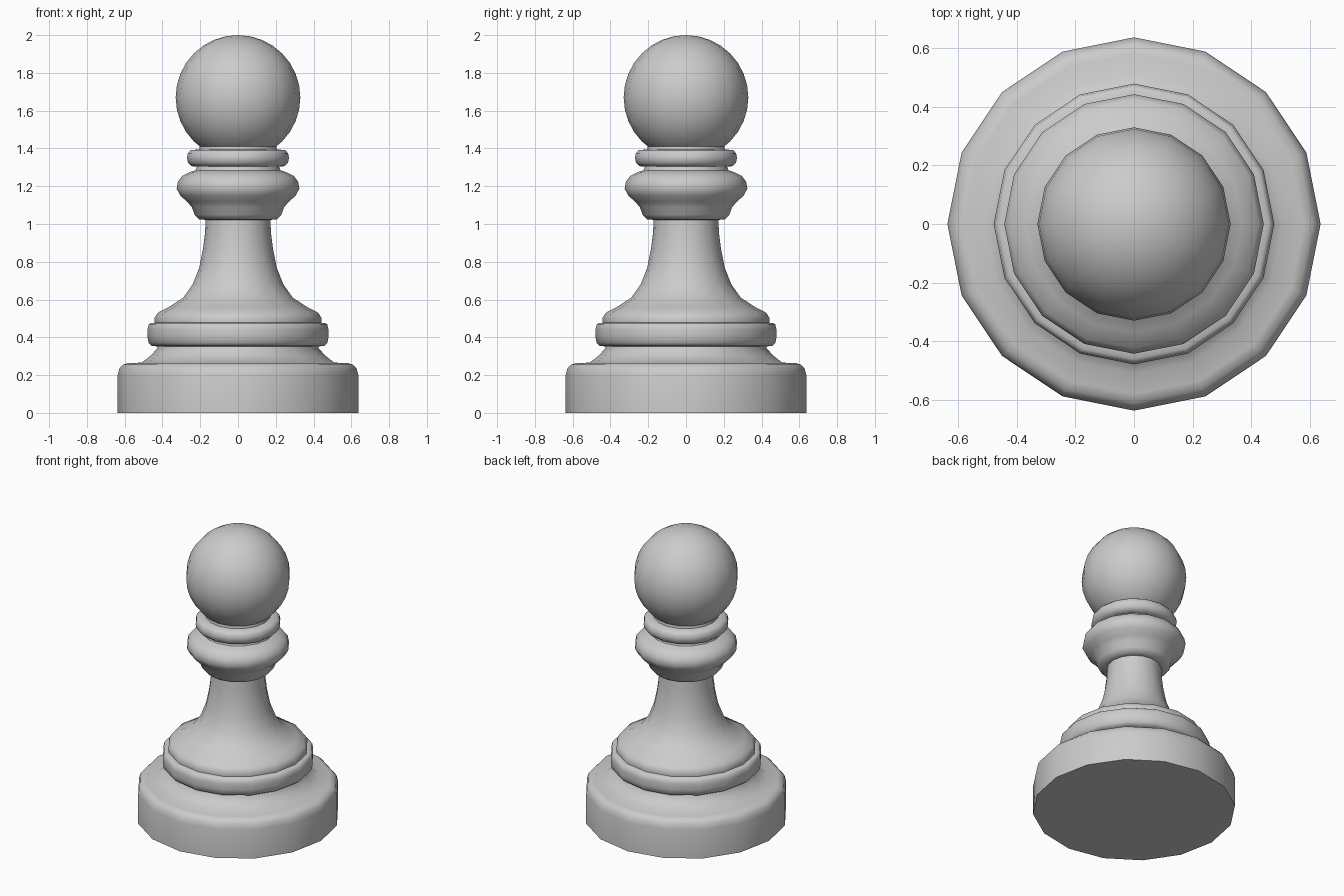
import bpy, bmesh, math

default = bpy.data.objects.get("Cube")
if default:
    bpy.data.objects.remove(default, do_unlink=True)

SIDES = 16

stone = bpy.data.materials.new("light_grey")
stone.use_nodes = True
GREY = (0.6, 0.6, 0.6, 1)
stone.diffuse_color = GREY
stone.node_tree.nodes["Principled BSDF"].inputs["Base Color"].default_value = GREY


def finish(name, bm, angle):
    """Turn a bmesh into a smooth shaded object."""
    bmesh.ops.recalc_face_normals(bm, faces=bm.faces)
    mesh = bpy.data.meshes.new(name)
    bm.to_mesh(mesh)
    bm.free()
    obj = bpy.data.objects.new(name, mesh)
    bpy.context.collection.objects.link(obj)
    mesh.materials.append(stone)
    bpy.ops.object.select_all(action="DESELECT")
    obj.select_set(True)
    bpy.context.view_layer.objects.active = obj
    bpy.ops.object.shade_smooth_by_angle(angle=math.radians(angle))
    return obj


def lathe(name, profile, angle=50):
    """Revolve (radius, height) points round z and cap both ends."""
    bm = bmesh.new()
    rings = []
    for r, z in profile:
        rings.append([bm.verts.new((r * math.cos(math.tau * i / SIDES),
                                    r * math.sin(math.tau * i / SIDES), z))
                      for i in range(SIDES)])
    for low, high in zip(rings, rings[1:]):
        for i in range(SIDES):
            j = (i + 1) % SIDES
            bm.faces.new((low[i], low[j], high[j], high[i]))
    bm.faces.new(rings[0][::-1])
    bm.faces.new(rings[-1])
    return finish(name, bm, angle)


# Drum-shaped foot with a rounded shoulder and a sloping step
lathe("base", [(0.637, 0), (0.637, 0.2), (0.628, 0.235), (0.61, 0.255),
               (0.58, 0.264), (0.51, 0.266), (0.46, 0.305), (0.425, 0.345),
               (0.425, 0.36)])

# Rounded band above the foot
lathe("lower_band", [(0.425, 0.352), (0.455, 0.354), (0.473, 0.37),
                     (0.479, 0.4), (0.479, 0.44), (0.473, 0.468),
                     (0.46, 0.476), (0.43, 0.478)])

# Flared stem
lathe("stem", [(0.44, 0.47), (0.443, 0.5), (0.425, 0.53), (0.37, 0.558),
               (0.29, 0.61), (0.24, 0.68), (0.205, 0.77), (0.185, 0.87),
               (0.175, 0.95), (0.171, 1.03)])

# Wide collar with a stepped underside
lathe("collar", [(0.17, 1.022), (0.205, 1.024), (0.23, 1.05), (0.245, 1.09),
                 (0.27, 1.118), (0.305, 1.15), (0.325, 1.187), (0.318, 1.225),
                 (0.295, 1.255), (0.26, 1.273), (0.225, 1.284), (0.215, 1.31)])

# Thin ring under the head
lathe("neck_ring", [(0.21, 1.303), (0.245, 1.306), (0.265, 1.325),
                    (0.27, 1.35), (0.265, 1.375), (0.25, 1.391),
                    (0.205, 1.395), (0.2, 1.43)])

# Ball head
ball = bmesh.new()
bmesh.ops.create_uvsphere(ball, u_segments=SIDES, v_segments=SIDES, radius=0.33)
bmesh.ops.translate(ball, verts=ball.verts, vec=(0, 0, 1.67))
finish("head", ball, 60)
